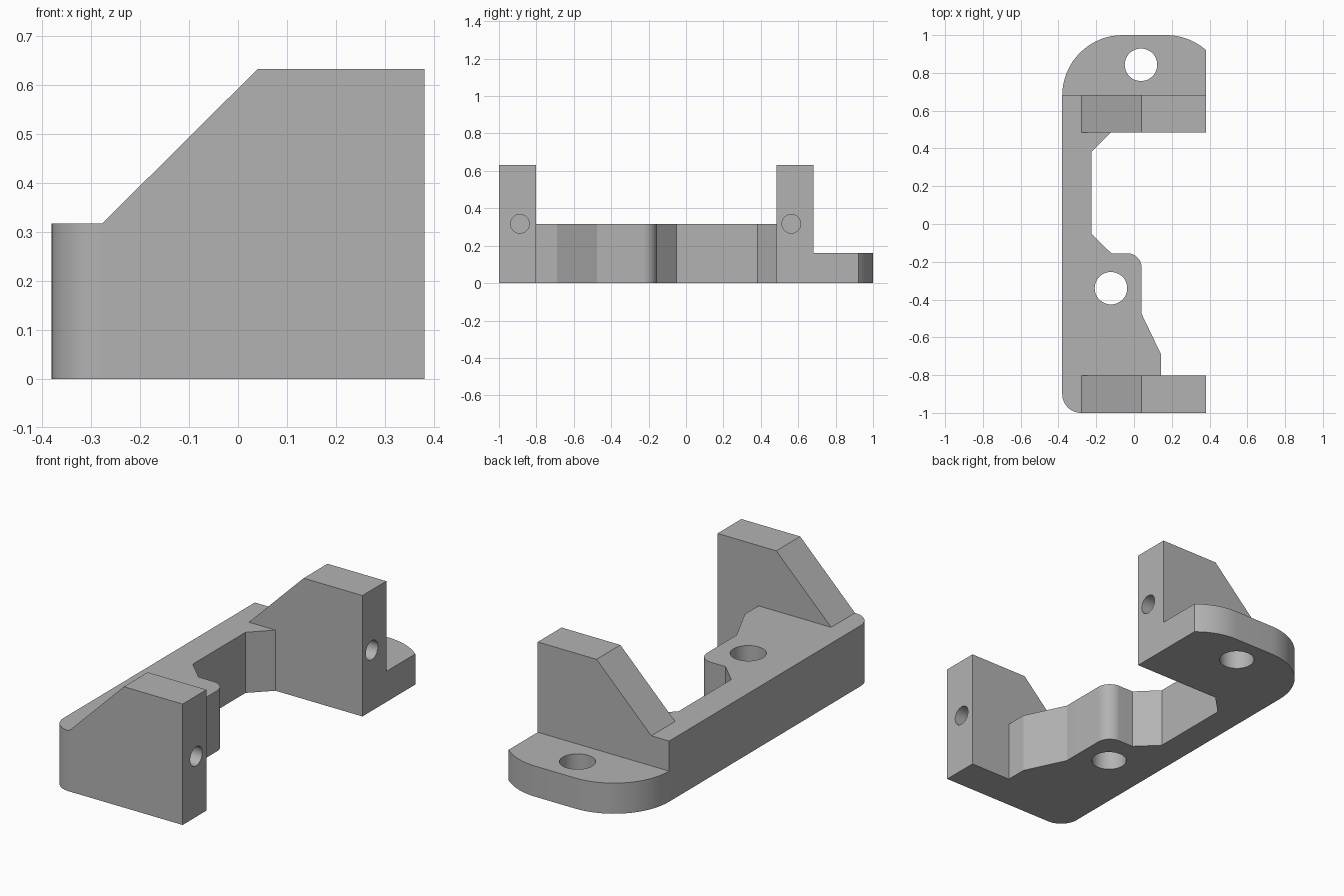
import bpy
import bmesh
from math import cos, sin, radians
from mathutils import Matrix, Vector

default_cube = bpy.data.objects.get("Cube")
if default_cube:
    bpy.data.objects.remove(default_cube, do_unlink=True)

grey = bpy.data.materials.new("plain grey")
grey.use_nodes = True
colour = (0.45, 0.45, 0.45, 1)
grey.diffuse_color = colour
grey.node_tree.nodes["Principled BSDF"].inputs["Base Color"].default_value = colour

X = 0.38            # half width
BASE_H, TAB_H, WALL_H = 0.317, 0.16, 0.632
WALL_T = 0.197      # wall thickness


def arc(cx, cy, r, start, end, steps=16):
    angles = [radians(start + (end - start) * i / steps) for i in range(steps + 1)]
    return [(cx + r * cos(a), cy + r * sin(a)) for a in angles]


def prism(name, outline, start, depth, plane="xy"):
    """Extrude an outline lying in the xy or xz plane."""
    bm = bmesh.new()
    if plane == "xy":
        verts = [bm.verts.new((a, b, start)) for a, b in outline]
        move = Vector((0, 0, depth))
    else:
        verts = [bm.verts.new((a, start, b)) for a, b in outline]
        move = Vector((0, depth, 0))
    face = bm.faces.new(verts)
    new = bmesh.ops.extrude_face_region(bm, geom=[face])["geom"]
    bmesh.ops.translate(bm, vec=move, verts=[g for g in new if isinstance(g, bmesh.types.BMVert)])
    bmesh.ops.recalc_face_normals(bm, faces=bm.faces)
    return to_object(name, bm)


def cylinder(name, centre, radius, length, axis="Z"):
    bm = bmesh.new()
    turn = Matrix.Rotation(radians(90), 4, "Y") if axis == "X" else Matrix()
    bmesh.ops.create_cone(bm, cap_ends=True, segments=48, radius1=radius, radius2=radius,
                          depth=length, matrix=Matrix.Translation(centre) @ turn)
    return to_object(name, bm)


def to_object(name, bm):
    mesh = bpy.data.meshes.new(name)
    bm.to_mesh(mesh)
    bm.free()
    mesh.materials.append(grey)
    obj = bpy.data.objects.new(name, mesh)
    bpy.context.collection.objects.link(obj)
    return obj


def combine(target, other, operation):
    """Apply a boolean and remove the helper solid."""
    mod = target.modifiers.new(operation, "BOOLEAN")
    mod.operation, mod.solver, mod.object = operation, "EXACT", other
    bpy.context.view_layer.update()
    graph = bpy.context.evaluated_depsgraph_get()
    result = bpy.data.meshes.new_from_object(target.evaluated_get(graph))
    target.modifiers.clear()
    target.data = result
    bpy.data.objects.remove(other, do_unlink=True)


# Spine with its corner round and hole boss
base_outline = (
    arc(-X + 0.1, -0.9, 0.1, 180, 270)
    + [(X, -1), (X, -1 + WALL_T), (0.143, -1 + WALL_T), (0.143, -0.69), (0.04, -0.475)]
    + arc(-0.035, -0.23, 0.075, 0, 90)
    + [(-0.12, -0.155), (-0.225, -0.052), (-0.225, 0.383), (-0.123, 0.485),
       (X, 0.485), (X, 0.682), (-X, 0.682)]
)
bracket = prism("bracket", base_outline, 0, BASE_H)

# Thin rounded mounting tab
tab_outline = ([(-X, 0.55), (X, 0.55)] + arc(0.17, 0.68, 0.32, 49, 90)
               + arc(-X + 0.32, 0.68, 0.32, 90, 180))
tab_outline[2] = (X, tab_outline[2][1])
combine(bracket, prism("tab", tab_outline, 0, TAB_H), "UNION")

# Two upright walls with sloped shoulders
wall_outline = [(-0.277, 0), (X, 0), (X, WALL_H), (0.04, WALL_H), (-0.277, BASE_H)]
for y in (-1, 0.485):
    combine(bracket, prism("wall", wall_outline, y, WALL_T, "xz"), "UNION")

# Vertical mounting holes and blind holes in the wall ends
for x, y in ((0.037, 0.843), (-0.122, -0.34)):
    combine(bracket, cylinder("mounting_hole", (x, y, 0.2), 0.086, 1), "DIFFERENCE")
for y in (-0.888, 0.563):
    combine(bracket, cylinder("blind_hole", (X, y, 0.317), 0.05, 0.8, "X"), "DIFFERENCE")

bpy.ops.object.select_all(action="DESELECT")
bracket.select_set(True)
bpy.context.view_layer.objects.active = bracket
bpy.ops.object.shade_smooth_by_angle(angle=radians(20))
